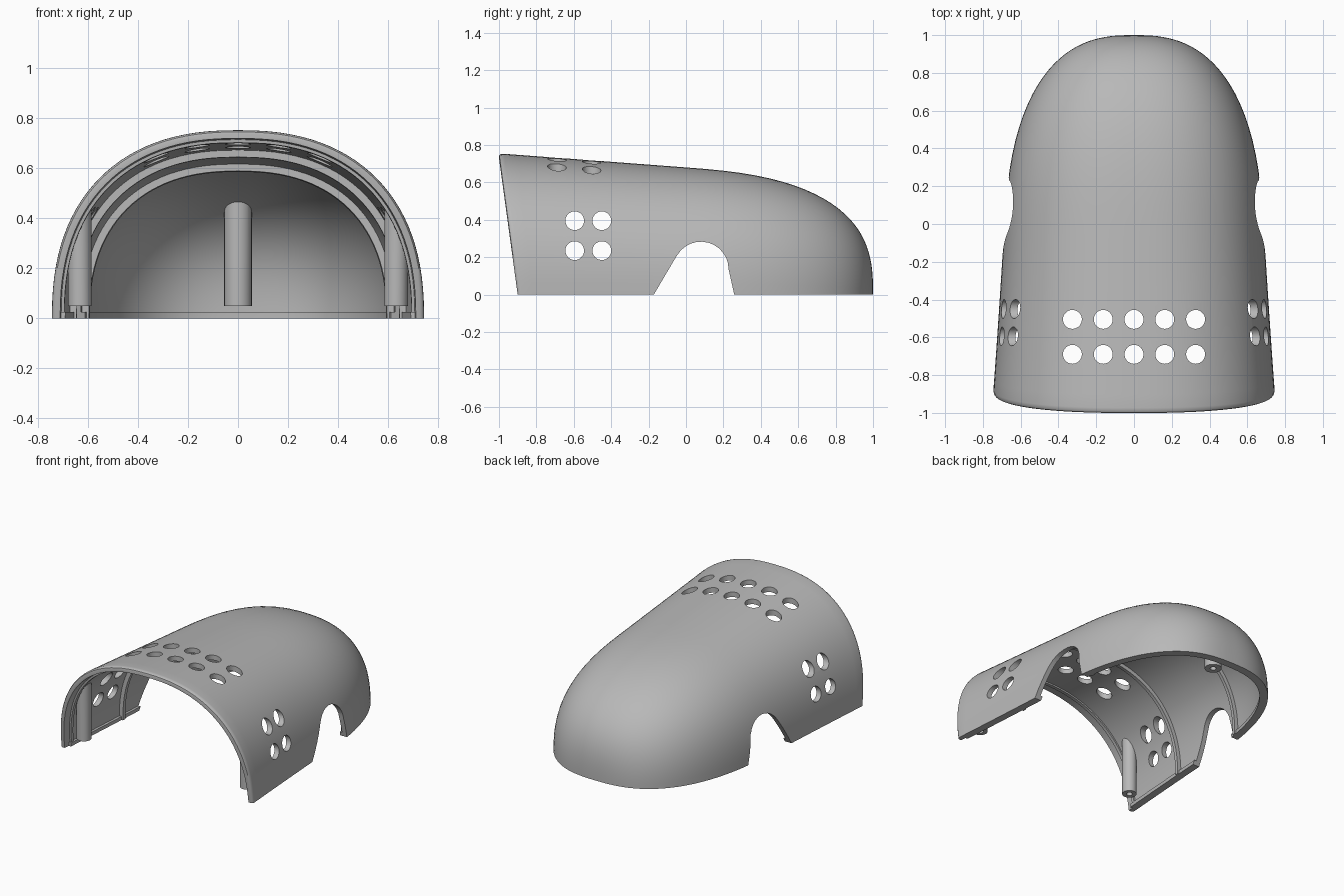
import bpy, bmesh, math
from mathutils import Matrix, Vector

if "Cube" in bpy.data.objects:
    bpy.data.objects.remove(bpy.data.objects["Cube"])

grey = bpy.data.materials.new("plain_grey")
grey.use_nodes = True
grey.diffuse_color = (0.48, 0.48, 0.48, 1)
grey.node_tree.nodes["Principled BSDF"].inputs["Base Color"].default_value = (0.48, 0.48, 0.48, 1)

SEG = 56          # points across each arched section
LONG = 0.965      # lengthwise shrink of the inner surface


def make(name, bm):
    bmesh.ops.recalc_face_normals(bm, faces=bm.faces[:])
    mesh = bpy.data.meshes.new(name)
    bm.to_mesh(mesh)
    bm.free()
    ob = bpy.data.objects.new(name, mesh)
    mesh.materials.append(grey)
    bpy.context.collection.objects.link(ob)
    return ob


def section(v, s=1.0, long=1.0, skirt=False):
    """Arched section at station v, leaning back toward its foot at the front."""
    nose = max(0, v)
    w = s * (0.74 - 0.06 * (v + 0.9)) * (1 - nose ** 2.6) ** 0.385
    h = s * (0.68 - 0.075 * v) * (1 - nose ** 2.8) ** 0.357
    pts = []
    for i in range(SEG + 1):
        a = math.pi * i / SEG
        c, d = math.cos(a), max(0, math.sin(a))
        z = h * d ** 0.85 if 0 < i < SEG else 0
        x = w * math.copysign(abs(c) ** 0.85, c)
        lean = 0.1 * (1 - z / 0.73) * max(0, -v) ** 2
        pts.append(Vector((x, long * v + lean, z)))
    if skirt:
        pts += [p + Vector((0, 0, -0.1)) for p in (pts[-1], pts[0])]
    return pts


def bridge(bm, a, b, closed=True):
    n = len(a)
    for i in range(n if closed else n - 1):
        j = (i + 1) % n
        bm.faces.new((a[i], a[j], b[j], b[i]))


def dome(name, s=1.0, long=1.0, outer=False):
    """Closed hood-shaped solid."""
    if outer:
        stations = [(-1, 0.975), (-0.996, 0.988), (-0.986, 0.997), (-0.97, 1)]
    else:
        stations = [(-1.15, 1), (-1, 1)]
    stations += [(-0.9 + 0.1 * k, 1) for k in range(9)]
    stations += [(1 - (1 - k / 28) ** 3, 1) for k in range(28)]
    bm = bmesh.new()
    rings = [[bm.verts.new(p) for p in section(v, s * f, long, not outer)]
             for v, f in stations]
    for a, b in zip(rings, rings[1:]):
        bridge(bm, a, b)
    bm.faces.new(rings[0])
    bm.faces.new(rings[-1])
    return make(name, bm)


def cylinder(bm, centre, radius, depth, axis="Z", sides=32):
    m = Matrix.Translation(centre)
    if axis == "X":
        m = m @ Matrix.Rotation(math.pi / 2, 4, "Y")
    bmesh.ops.create_cone(bm, cap_ends=True, segments=sides, radius1=radius,
                          radius2=radius, depth=depth, matrix=m)


def cut(ob, tool, operation):
    mod = ob.modifiers.new("cut", "BOOLEAN")
    mod.object, mod.operation, mod.solver = tool, operation, "EXACT"
    bpy.context.view_layer.update()
    deps = bpy.context.evaluated_depsgraph_get()
    mesh = bpy.data.meshes.new_from_object(ob.evaluated_get(deps))
    ob.modifiers.clear()
    ob.data = mesh


# Cutter for the vent holes and the side arches
bm = bmesh.new()
for k in range(-2, 3):
    for y in (-0.505, -0.69):
        cylinder(bm, (0.163 * k, y, 0.8), 0.05, 0.5)
for y in (-0.595, -0.45):
    for z in (0.235, 0.395):
        cylinder(bm, (0, y, z), 0.05, 2)
        bmesh.ops.rotate(bm, verts=bm.verts[-64:], cent=(0, y, z),
                         matrix=Matrix.Rotation(math.pi / 2, 3, "Y"))
arch = [(-0.23, -0.1), (-0.172, 0), (-0.06, 0.19)]
for k in range(13):
    a = math.radians(150 - 12.5 * k)
    arch.append((0.08 + 0.148 * math.cos(a), 0.135 + 0.148 * math.sin(a)))
arch += [(0.258, 0), (0.275, -0.1)]
sides = [[bm.verts.new((x, y, z)) for y, z in arch] for x in (-1, 1)]
bridge(bm, *sides)
for loop in sides:
    bm.faces.new(loop)
openings = make("openings_cutter", bm)

# Helper solids: inside of the shell, middle of the wall, inside of the lip
cavity = dome("cavity_cutter", 0.95, LONG)
wall_mid = dome("wall_mid_cutter", 0.972, 0.982)
lip_inside = dome("lip_cutter", 0.925, 0.945)

# Hood shell
shell = dome("hood_shell", outer=True)
cut(shell, cavity, "DIFFERENCE")
cut(shell, openings, "DIFFERENCE")
parts = [shell]

# Thin lip along the lower edge
bm = bmesh.new()
bmesh.ops.create_cube(bm, size=1, matrix=Matrix.Translation((0, 0.1, 0.0125))
                      @ Matrix.Diagonal((2, 1.92, 0.025, 1)))
lip = make("bottom_lip", bm)
cut(lip, wall_mid, "INTERSECT")
cut(lip, lip_inside, "DIFFERENCE")
cut(lip, openings, "DIFFERENCE")
parts.append(lip)

# Arched ribs inside the shell
for name, v, inner in (("front_rib", -0.92, 0.937), ("middle_rib", -0.35, 0.912),
                       ("rear_rib", 0.3, 0.905)):
    bm = bmesh.new()
    loops = [[bm.verts.new(p) for p in section(v + dv, s)]
             for dv, s in ((-0.013, 0.965), (0.013, 0.965), (0.013, inner), (-0.013, inner))]
    for k in range(4):
        bridge(bm, loops[k], loops[(k + 1) % 4], closed=False)
    for end in (0, -1):
        bm.faces.new([loop[end] for loop in loops])
    parts.append(make(name, bm))

# Screw posts that run up into the wall
for name, x, y, r in (("left_post", 0.632, -0.8, 0.047), ("right_post", -0.632, -0.8, 0.047),
                      ("rear_post", 0, 0.8, 0.055)):
    bm = bmesh.new()
    cylinder(bm, (x, y, 0.45), r, 0.8)
    post = make(name, bm)
    cut(post, wall_mid, "INTERSECT")
    bm = bmesh.new()
    cylinder(bm, (x, y, 0.07), 0.02, 0.16, sides=20)
    bore = make("bore_cutter", bm)
    cut(post, bore, "DIFFERENCE")
    bpy.data.objects.remove(bore)
    parts.append(post)

for helper in (openings, cavity, wall_mid, lip_inside):
    bpy.data.objects.remove(helper)

# Smooth shading with sharp edges kept
bpy.ops.object.select_all(action="DESELECT")
for ob in parts:
    ob.select_set(True)
bpy.context.view_layer.objects.active = shell
bpy.ops.object.shade_smooth_by_angle(angle=math.radians(35))
